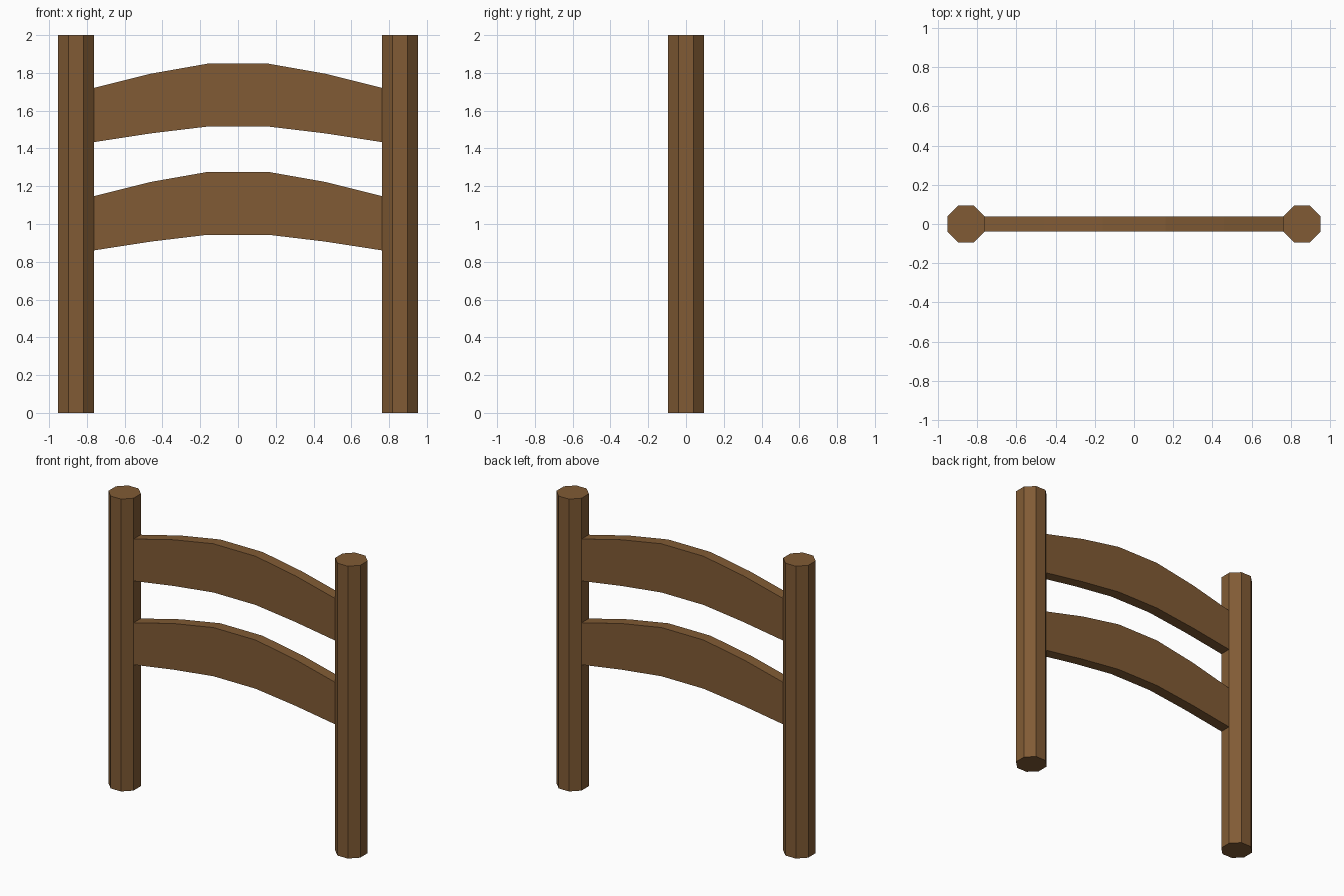
import bpy, bmesh, math

if "Cube" in bpy.data.objects:
    bpy.data.objects.remove(bpy.data.objects["Cube"])

wood = bpy.data.materials.new("wood")
wood.diffuse_color = (0.22, 0.105, 0.035, 1)
wood.use_nodes = True
wood.node_tree.nodes["Principled BSDF"].inputs["Base Color"].default_value = wood.diffuse_color


def finish(name, bm):
    bmesh.ops.recalc_face_normals(bm, faces=bm.faces)
    mesh = bpy.data.meshes.new(name)
    bm.to_mesh(mesh)
    bm.free()
    mesh.materials.append(wood)
    obj = bpy.data.objects.new(name, mesh)
    bpy.context.collection.objects.link(obj)
    return obj


# Octagonal upright with flat sides facing the axes
def post(name, x, apothem=0.095, height=2.0):
    bpy.ops.mesh.primitive_cylinder_add(
        vertices=8, radius=apothem / math.cos(math.pi / 8), depth=height,
        location=(x, 0, height / 2))
    obj = bpy.context.object
    obj.name = name
    # turn the mesh so that flats, not corners, face the axes
    a = next(v.co for v in obj.data.vertices)
    if min(abs(a.x), abs(a.y)) < 0.01:
        obj.rotation_euler.z = math.pi / 8
    obj.data.materials.append(wood)


# Arched slat: half profile (x, bottom z, top z) mirrored and given thickness
HALF = [(0.765, 1.433, 1.720), (0.46, 1.480, 1.796), (0.16, 1.516, 1.849)]


def slat(name, drop, half_thick=0.038):
    stations = [(-x, b, t) for x, b, t in HALF] + HALF[::-1]
    outline = [(x, b) for x, b, t in stations]
    outline += [(x, t) for x, b, t in reversed(stations)]
    bm = bmesh.new()
    face = bm.faces.new([bm.verts.new((x, -half_thick, z - drop)) for x, z in outline])
    ext = bmesh.ops.extrude_face_region(bm, geom=[face], use_keep_orig=True)
    verts = [g for g in ext["geom"] if isinstance(g, bmesh.types.BMVert)]
    bmesh.ops.translate(bm, verts=verts, vec=(0, 2 * half_thick, 0))
    finish(name, bm)


post("left_post", -0.858)
post("right_post", 0.858)
slat("upper_slat", 0.0)
slat("lower_slat", 0.573)
